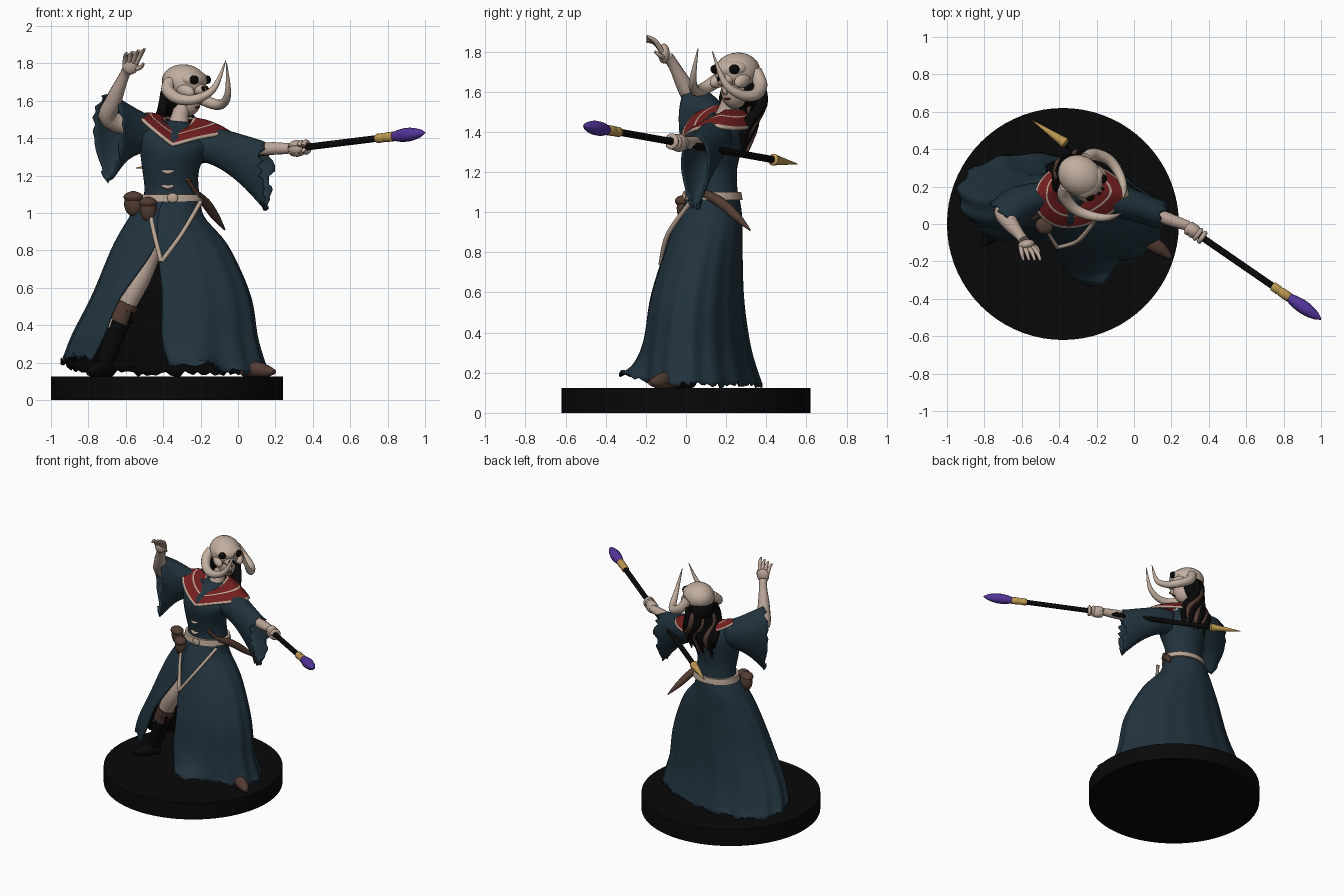
import bpy, bmesh, math, random
from mathutils import Vector, Matrix

if "Cube" in bpy.data.objects:
    bpy.data.objects.remove(bpy.data.objects["Cube"])
random.seed(4)
pi = math.pi

def mat(name, r, g, b):
    m = bpy.data.materials.new(name)
    m.diffuse_color = (r, g, b, 1)
    m.use_nodes = True
    m.node_tree.nodes["Principled BSDF"].inputs["Base Color"].default_value = m.diffuse_color
    return m
BLUE = mat("robe_blue", .015, .032, .046)
BLACK = mat("black", .0025, .0025, .0025)
SKIN = mat("skin", .50, .38, .32)
BONE = mat("bone", .54, .43, .35)
RED = mat("collar_red", .17, .013, .013)
CREAM = mat("cream_trim", .48, .37, .29)
BROWN = mat("leather_brown", .085, .045, .034)
GOLD = mat("gold", .50, .31, .08)
PURPLE = mat("gem_purple", .085, .035, .32)

def make(name, bm, *mats):
    me = bpy.data.meshes.new(name)
    bm.to_mesh(me)
    bm.free()
    for m in mats:
        me.materials.append(m)
    ob = bpy.data.objects.new(name, me)
    bpy.context.collection.objects.link(ob)
    return ob

def resample(rows, n):
    """Catmull-Rom through rows of equal-length tuples."""
    out, k = [], len(rows) - 1
    for i in range(n + 1):
        t = i / n * k
        j = min(int(t), k - 1)
        t -= j
        p = [rows[max(0, min(k, j + d))] for d in (-1, 0, 1, 2)]
        out.append([.5 * (2*b + (c-a)*t + (2*a-5*b+4*c-d)*t*t + (3*b-a-3*c+d)*t**3)
                    for a, b, c, d in zip(*p)])
    return out

def loft(name, rings, mats, closed=True, caps=True, rule=None):
    bm = bmesh.new()
    vs = [[bm.verts.new(p) for p in r] for r in rings]
    n = len(vs[0])
    for i in range(len(vs) - 1):
        for j in range(n if closed else n - 1):
            k = (j + 1) % n
            f = bm.faces.new((vs[i][j], vs[i][k], vs[i+1][k], vs[i+1][j]))
            if rule:
                f.material_index = rule(i, j)
    if caps:
        bm.faces.new(vs[0][::-1])
        bm.faces.new(vs[-1])
        bmesh.ops.recalc_face_normals(bm, faces=bm.faces)
    else:  # make open cloth face outwards
        bm.normal_update()
        mid = sum((v.co for v in bm.verts), Vector()) / len(bm.verts)
        if sum(f.normal.dot(f.calc_center_median() - mid) * f.calc_area() for f in bm.faces) < 0:
            bmesh.ops.reverse_faces(bm, faces=bm.faces)
    return make(name, bm, *mats)

def tube(name, pts, m, n=16, sides=12, smooth=True):
    """pts: (x, y, z, radius)"""
    rows = resample(pts, n) if smooth else pts
    P = [Vector(r[:3]) for r in rows]
    rings, u = [], None
    for i, p in enumerate(P):
        d = (P[min(i+1, len(P)-1)] - P[max(i-1, 0)]).normalized()
        u = d.orthogonal() if u is None else u - d * u.dot(d)
        u.normalize()
        v = d.cross(u)
        r = max(rows[i][3], .001)
        rings.append([p + r*(u*math.cos(2*pi*k/sides) + v*math.sin(2*pi*k/sides)) for k in range(sides)])
    return loft(name, rings, [m])

def ball(name, c, s, m, yaw=0, pitch=0):
    bm = bmesh.new()
    bmesh.ops.create_uvsphere(bm, u_segments=24, v_segments=14, radius=1)
    M = Matrix.Translation(c) @ Matrix.Rotation(yaw, 4, 'Z') @ Matrix.Rotation(pitch, 4, 'Y') @ Matrix.Diagonal((*s, 1))
    bmesh.ops.transform(bm, matrix=M, verts=bm.verts)
    return make(name, bm, m)

def lining(ob, m):
    ob.data.materials.append(m)
    s = ob.modifiers.new("cloth", 'SOLIDIFY')
    s.thickness, s.offset, s.material_offset = .01, -1, 1

def oval(cx, cy, z, a, b, n=40, tilt=0):
    return [(cx + a*math.cos(t), cy + b*math.sin(t), z - tilt*a*math.cos(t))
            for t in (2*pi*k/n for k in range(n))]

# round base
loft("base", [oval(-.38, 0, z, .62, .62, 72) for z in (0, .125)], [BLACK])

# skirt with front slit and ragged hem: z, cx, cy, a, b, slit right, slit left (degrees)
table = [(1.08, -.355, .14, .155, .125, 256, 256), (.98, -.38, .12, .20, .16, 256, 256),
         (.82, -.36, .09, .31, .19, 257, 254), (.56, -.355, .055, .42, .23, 263, 231),
         (.32, -.39, .06, .495, .255, 268, 229), (.14, -.39, .08, .55, .285, 272, 225)]
rows, C, rings = resample(table, 26), 120, []
jag = [random.uniform(-.016, .022) for _ in range(C + 1)]
for i, (z, cx, cy, a, b, r, l) in enumerate(rows):
    t, ring = i / 26, []
    for j in range(C + 1):
        deg = r + (l + 360 - r) * j / C
        th = math.radians(deg)
        lift = .09 * math.exp(-((deg - 565) / 48)**2) + .06 * math.exp(-((deg - 280) / 25)**2)
        f = 1 + .02 * t * math.sin(15 * th) + .42 * t**8 * math.exp(-((deg - 283) / 12)**2)
        x = a * f * math.cos(th)
        ring.append((cx + x, cy + b*f*math.sin(th) - .15*t*x, z + t**4*lift + (jag[j] if i == 26 else 0)))
    rings.append(ring)
lining(loft("skirt", rings, [BLUE], closed=False, caps=False), BLACK)

# bodice
body = [(-.355, .14, 1.05, .155, .125, 0), (-.355, .14, 1.13, .145, .115, 0), (-.36, .13, 1.22, .15, .125, 0),
        (-.35, .13, 1.33, .175, .15, .1), (-.34, .14, 1.40, .185, .135, .2), (-.33, .17, 1.45, .13, .09, .2),
        (-.32, .19, 1.49, .06, .06, .1)]
loft("bodice", [oval(*r[:5], 40, r[5]) for r in resample(body, 20)], [BLUE])

# pointed collar with trim stripes
rings = []
for t in (0, .08, .3, .52, .58, .75, .92, 1):
    ring = []
    for k in range(48):
        th = 2*pi*k/48
        c, s = math.cos(th), math.sin(th)
        zo = 1.35 + .115*abs(c) if s < 0 else 1.465 - .04*s
        zi = 1.50 - .06*max(0, -s)
        q = 1 - t
        wide = .215 + .06*max(0, c)**3 + .015*max(0, -c)**3
        ring.append((-.315*q - .30*t + (.07*q + wide*t)*c - .05*t*max(0, -s), .195*q + .155*t + (.07*q + .18*t)*s,
                     zi*q + zo*t - .21*c*.235*t + .07*t*q + .012))
    rings.append(ring)
collar = loft("collar", rings, [RED, CREAM], caps=False, rule=lambda i, j: 1 if i in (0, 3, 6) else 0)
collar.modifiers.new("cloth", 'SOLIDIFY').thickness = .012

# wide sleeves: centre, half width, half height
def sleeve(name, table, u):
    rows, rings = resample(table, 14), []
    for i, (x, y, z, a, b) in enumerate(rows):
        ring = []
        for k in range(40):
            c, s = math.cos(2*pi*k/40), math.sin(2*pi*k/40)
            w = a * c * (1 + .3*s*i/14)
            d = random.uniform(-.02, .02) if i == 14 else 0
            ring.append((x + u[0]*w + d*u[1], y + u[1]*w, z + b*s + (d if s < 0 else 0)))
        rings.append(ring)
    lining(loft(name, rings, [BLUE], caps=False), BLUE)
sleeve("raised_sleeve", [(-.42, .16, 1.42, .09, .08), (-.52, .15, 1.43, .09, .11), (-.61, .11, 1.43, .10, .16),
                         (-.69, .04, 1.40, .105, .24)], (.7, -.7))
sleeve("staff_sleeve", [(-.22, .15, 1.37, .09, .085), (-.10, .13, 1.345, .09, .105), (.02, .09, 1.285, .08, .135),
                        (.15, .045, 1.195, .075, .185)], (.4, .9))

# raised arm and open hand
tube("raised_arm", [(-.5, .16, 1.45, .06), (-.69, .08, 1.50, .05), (-.665, .01, 1.60, .045),
                    (-.61, -.06, 1.73, .028), (-.59, -.09, 1.77, .03)], SKIN)
ball("raised_palm", (-.575, -.11, 1.79), (.045, .028, .05), SKIN, .2)
for k in range(4):
    tube("raised_finger", [(-.605 + .02*k, -.12, 1.80, .013), (-.60 + .028*k, -.155, 1.845 + .003*k, .012),
                           (-.59 + .03*k, -.195, 1.85 + .009*k, .007)], SKIN, 6, 8)
tube("raised_thumb", [(-.55, -.11, 1.77, .014), (-.52, -.13, 1.78, .012), (-.505, -.155, 1.80, .007)], SKIN, 6, 8)

# staff: position along it by x
def on(x):
    t = (x + .545) / 1.545
    return (x, .555 - 1.065*t, 1.24 + .19*t)
def rod(name, prof, m, smooth=False):
    tube(name, [(*on(x), r) for x, r in prof], m, 14, 14, smooth)
rod("staff_shaft", [(-.40, .018), (.76, .018)], BLACK)
rod("staff_spike", [(-.545, .002), (-.40, .024), (-.37, .03), (-.36, .018)], GOLD)
rod("staff_socket", [(.74, .021), (.745, .025), (.775, .025), (.78, .022), (.79, .026), (.83, .026), (.835, .02)], GOLD)
rod("staff_gem", [(.825, .022), (.87, .034), (.92, .036), (.97, .023), (1.0, .003)], PURPLE, True)

# arm and hand gripping the staff
tube("staff_arm", [(-.12, .13, 1.38, .05), (.08, .065, 1.345, .036), (.20, .02, 1.345, .034), (.29, -.01, 1.345, .027)], SKIN)
ball("grip_palm", (.315, -.035, 1.345), (.055, .038, .045), SKIN, -.6)
for k in range(4):
    x, y, z = on(.295 + .023*k)
    tube("grip_finger", [(x + .017*math.cos(a), y + .024*math.cos(a), z + .029*math.sin(a), .013)
                         for a in (-2.6, -1.5, -.4, .7, 1.8, 2.9)], SKIN, 14, 8)

# head, in its own turned frame
YAW, HC = -.62, Vector((-.28, .25, 0))
F, S = Vector((math.cos(YAW), math.sin(YAW), 0)), Vector((-math.sin(YAW), math.cos(YAW), 0))
def hp(f, s, z):
    return HC + F*f + S*s + Vector((0, 0, z))
tube("neck", [(-.32, .19, 1.44, .065), (-.31, .21, 1.52, .047), (-.29, .23, 1.58, .045)], SKIN, 8)
ball("face", hp(.01, 0, 1.605), (.08, .065, .09), SKIN, YAW)
tube("nose", [(*hp(.075, 0, 1.63), .008), (*hp(.10, 0, 1.60), .013), (*hp(.08, 0, 1.59), .008)], SKIN, 6, 8)
ball("mouth", hp(.074, 0, 1.565), (.012, .022, .006), RED, YAW)
ball("skull_dome", hp(-.01, 0, 1.70), (.125, .108, .095), BONE, YAW, .1)
ball("skull_brow", hp(.05, 0, 1.715), (.07, .095, .05), BONE, YAW, .2)
ball("skull_snout", hp(.085, 0, 1.665), (.05, .045, .035), BONE, YAW, .5)
for sg in (-1, 1):
    ball("eye_socket", hp(.096, .057*sg, 1.712), (.024, .027, .024), BLACK, YAW)
    ball("skull_cheek", hp(.05, .075*sg, 1.655), (.06, .03, .035), BONE, YAW, .3)
    ball("nostril", hp(.126, .015*sg, 1.665), (.012, .009, .014), BLACK, YAW)
    dz = 0 if sg < 0 else -.025
    k = 1 if sg < 0 else .87
    tube("horn", [(*hp(-.04, .09*sg, 1.70), .034), (*hp(-.02, .135*sg, 1.655+dz), .034),
                  (*hp(.07*k, .16*sg, 1.61+dz), .030), (*hp(.17*k, .135*sg, 1.61+dz), .025),
                  (*hp(.25*k, .085*sg, 1.67+dz), .017), (*hp(.285*k, .03*sg, 1.815+dz/2), .002)], BONE, 28, 14)

# long hair, some strands lighter
ball("hair_cap", hp(-.05, 0, 1.62), (.09, .10, .10), BLACK, YAW)
for k in range(13):
    s = -.105 + .0175*k
    w = random.uniform(-.012, .012)
    e = random.uniform(1.27, 1.37)
    tube("hair_strand", [(*hp(-.07, s*.9, 1.65), .022), (*hp(-.115 + s*s*4, s*1.1 + w, 1.54), .028),
                         (-.33 + s*1.1 + w, .335 - s*s*3, 1.43, .028), (-.34 + s*.9, .30 - s*s*2, e, .004)],
         BROWN if k in (3, 7, 10) else BLACK, 12, 8)

# belt, buckle, hanging straps and chest clasps
loft("belt", [oval(-.355, .14, z, a, a - .03, 48) for z, a in ((1.06, .155), (1.06, .172), (1.10, .165), (1.10, .145))], [CREAM])
ball("buckle", (-.35, -.008, 1.08), (.03, .01, .026), CREAM)
tube("strap_right", [(-.48, .02, 1.06, .012), (-.45, -.06, .90, .012), (-.41, -.125, .74, .012)], CREAM, 10, 8)
tube("strap_left", [(-.41, -.125, .74, .012), (-.30, -.09, .89, .012), (-.20, .03, 1.06, .012)], CREAM, 10, 8)
for z in (1.14, 1.22):
    tube("clasp", [(-.405, .018, z + .006, .008), (-.375, .006, z - .002, .012), (-.345, .012, z + .006, .008)], CREAM, 6, 8)

# pouches
for x, y, z, w in ((-.56, .07, 1.05, .052), (-.48, -.005, 1.02, .046)):
    ball("pouch", (x, y, z), (w, .04, .068), BROWN, -.5)
    ball("pouch_flap", (x, y - .006, z + .035), (w*1.05, .043, .03), BROWN, -.5)

# curved dagger at the hip
tube("dagger_sheath", [(-.22, .08, 1.10, .020), (-.17, .17, 1.05, .026), (-.12, .25, .98, .022), (-.07, .32, .91, .004)], BROWN)
tube("dagger_handle", [(-.27, .02, 1.18, .014), (-.245, .045, 1.14, .012), (-.21, .09, 1.09, .016)], BROWN, 8, 10)

# visible leg and boot, and the forward foot
tube("bare_leg", [(-.44, .08, .95, .085), (-.52, -.02, .68, .068), (-.60, -.02, .50, .052), (-.66, .0, .38, .05)], SKIN)
tube("boot_cuff", [(-.59, -.02, .52, .062), (-.635, -.01, .42, .060)], BROWN, 4, 16)
tube("boot_shaft", [(-.60, -.02, .49, .058), (-.66, .0, .34, .055), (-.71, .01, .20, .045), (-.72, .01, .15, .045)], BLACK)
tube("boot_foot", [(-.68, .03, .16, .036), (-.73, -.02, .165, .045), (-.77, -.07, .155, .036), (-.80, -.11, .145, .015)], BLACK)
tube("forward_leg", [(-.28, .10, .95, .085), (-.10, .0, .60, .065), (.06, -.06, .20, .04)], BLACK)
tube("forward_foot", [(.03, -.05, .16, .035), (.09, -.10, .165, .042), (.15, -.14, .155, .034), (.195, -.18, .15, .012)], BROWN)

bpy.ops.object.select_all(action='SELECT')
bpy.context.view_layer.objects.active = bpy.data.objects["base"]
bpy.ops.object.shade_smooth_by_angle(angle=math.radians(50))
